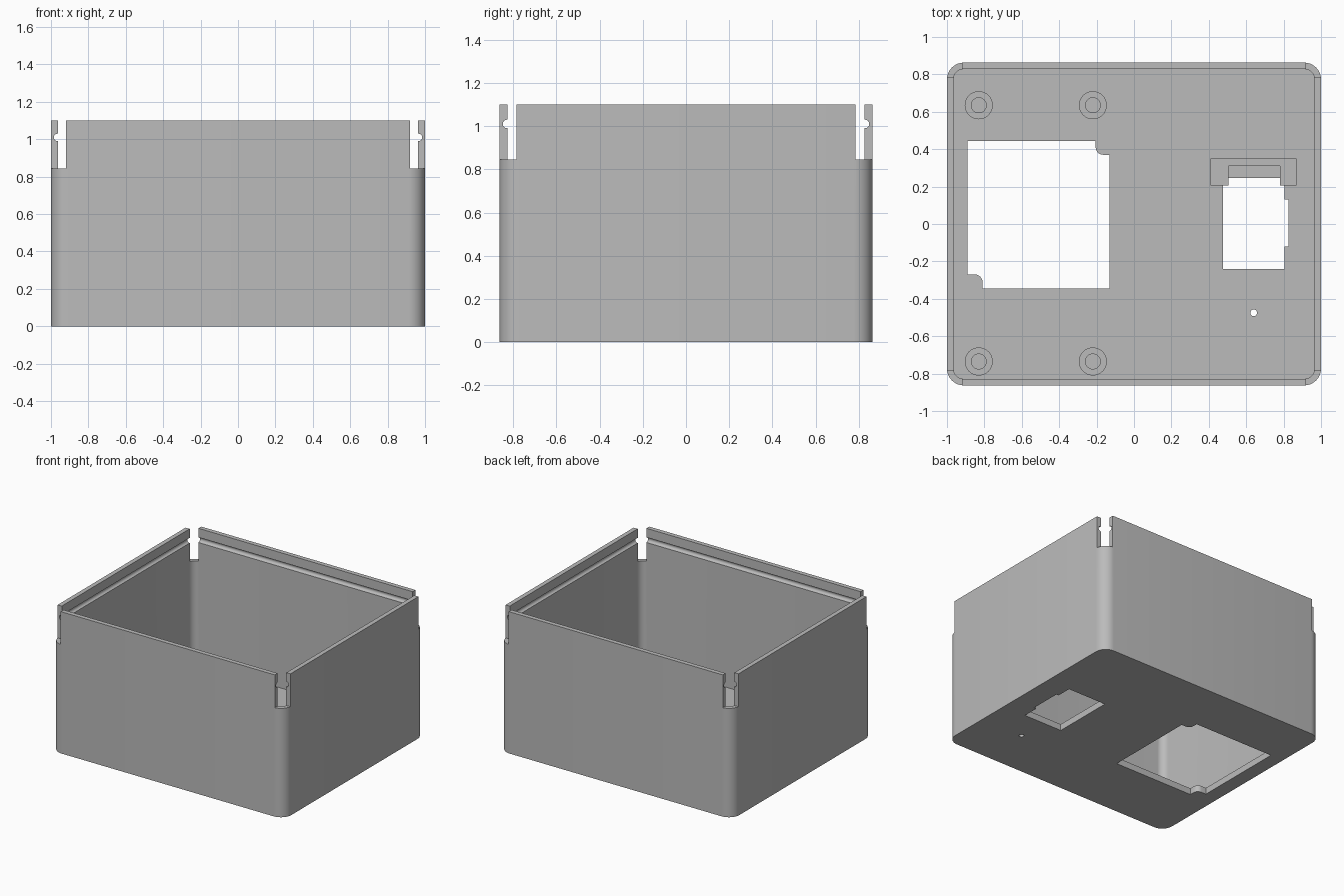
import bpy, bmesh, math

if "Cube" in bpy.data.objects:
    bpy.data.objects.remove(bpy.data.objects["Cube"])

W, D, H = 1.0, 0.863, 1.1      # half width, half depth, height
T, FLOOR = 0.035, 0.05         # wall and floor thickness

grey = bpy.data.materials.new("plastic_grey")
grey.diffuse_color = (0.5, 0.5, 0.5, 1)
grey.use_nodes = True
grey.node_tree.nodes["Principled BSDF"].inputs["Base Color"].default_value = grey.diffuse_color


def arc(cx, cy, r, a0, a1, n=8):
    return [(cx + r * math.cos(math.radians(a0 + (a1 - a0) * i / n)),
             cy + r * math.sin(math.radians(a0 + (a1 - a0) * i / n))) for i in range(n + 1)]


def rounded(w, d, r):
    return [p for sx, sy, a in ((1, 1, 0), (-1, 1, 90), (-1, -1, 180), (1, -1, 270))
            for p in arc(sx * (w - r), sy * (d - r), r, a, a + 90)]


def rect(x0, x1, y0, y1):
    return [(x0, y0), (x1, y0), (x1, y1), (x0, y1)]


def circle(x, y, r, n=32):
    return arc(x, y, r, 0, 360, n)[:-1]


def prism(name, pts, z0, z1):
    bm = bmesh.new()
    face = bm.faces.new([bm.verts.new((x, y, z0)) for x, y in pts])
    top = bmesh.ops.extrude_face_region(bm, geom=[face])["geom"]
    bmesh.ops.translate(bm, verts=[v for v in top if isinstance(v, bmesh.types.BMVert)],
                        vec=(0, 0, z1 - z0))
    bmesh.ops.recalc_face_normals(bm, faces=bm.faces)
    me = bpy.data.meshes.new(name)
    bm.to_mesh(me)
    bm.free()
    me.materials.append(grey)
    ob = bpy.data.objects.new(name, me)
    bpy.context.collection.objects.link(ob)
    return ob


def cut(ob, cutter):
    mod = ob.modifiers.new("cut", 'BOOLEAN')
    mod.operation, mod.solver, mod.object = 'DIFFERENCE', 'EXACT', cutter
    bpy.context.view_layer.objects.active = ob
    bpy.ops.object.modifier_apply(modifier=mod.name)
    bpy.data.objects.remove(cutter)


# Open box with rounded upright corners
box = prism("box_shell", rounded(W, D, 0.09), 0, H)
cut(box, prism("cavity_cutter", rounded(W - T, D - T, 0.055), FLOOR, H + 0.2))

# Slots that free the wall tops at each corner
for sx in (-1, 1):
    for sy in (-1, 1):
        xs, ys = sorted((sx * 0.92, sx * 1.1)), sorted((sy * 0.785, sy * 1.0))
        cut(box, prism("slot_cutter", rect(*xs, *ys), 0.845, H + 0.2))

# Snap grooves along the inside of each wall
for s in (-1, 1):
    for half, pos, turn in ((0.80, (s * (W - T), 0, 1.01), (math.pi / 2, 0, 0)),
                            (0.94, (0, s * (D - T), 1.01), (0, math.pi / 2, 0))):
        groove = prism("groove_cutter", circle(0, 0, 0.02, 16), -half, half)
        groove.location, groove.rotation_euler = pos, turn
        cut(box, groove)

# Large floor opening with two rounded corner lugs
opening = ([(-0.81, -0.345), (-0.13, -0.345), (-0.13, 0.37)]
           + arc(-0.165, 0.41, 0.04, 270, 180, 6) + [(-0.205, 0.445), (-0.89, 0.445), (-0.89, -0.27)]
           + arc(-0.85, -0.31, 0.04, 90, 0, 6))
cut(box, prism("opening_cutter", opening, -0.1, 0.2))

# Small floor opening with a side notch, and a pin hole
socket = [(0.475, -0.24), (0.805, -0.24), (0.805, -0.12), (0.825, -0.12),
          (0.825, 0.13), (0.805, 0.13), (0.805, 0.245), (0.475, 0.245)]
cut(box, prism("socket_cutter", socket, -0.1, 0.2))
cut(box, prism("pin_cutter", circle(0.64, -0.475, 0.018, 16), -0.1, 0.2))

# Screw posts with blind holes
parts = [box]
for x in (-0.83, -0.22):
    for y in (-0.735, 0.635):
        post = prism("screw_post", circle(x, y, 0.075), FLOOR - 0.01, 0.2)
        cut(post, prism("screw_cutter", circle(x, y, 0.04), FLOOR + 0.005, 0.3))
        parts.append(post)

# Bracket behind the small opening: two arms, a shelf and a back rail
for name, r, top in (("bracket_left_arm", (0.41, 0.505, 0.205, 0.35), 0.22),
                     ("bracket_right_arm", (0.78, 0.87, 0.205, 0.35), 0.22),
                     ("bracket_shelf", (0.505, 0.78, 0.245, 0.31), 0.14),
                     ("bracket_back", (0.505, 0.78, 0.31, 0.35), 0.22)):
    parts.append(prism(name, rect(*r), FLOOR, top))

# Smooth rounded areas, keep edges sharp
bpy.ops.object.select_all(action='DESELECT')
for ob in parts:
    ob.select_set(True)
bpy.context.view_layer.objects.active = box
bpy.ops.object.shade_smooth_by_angle(angle=math.radians(30))
